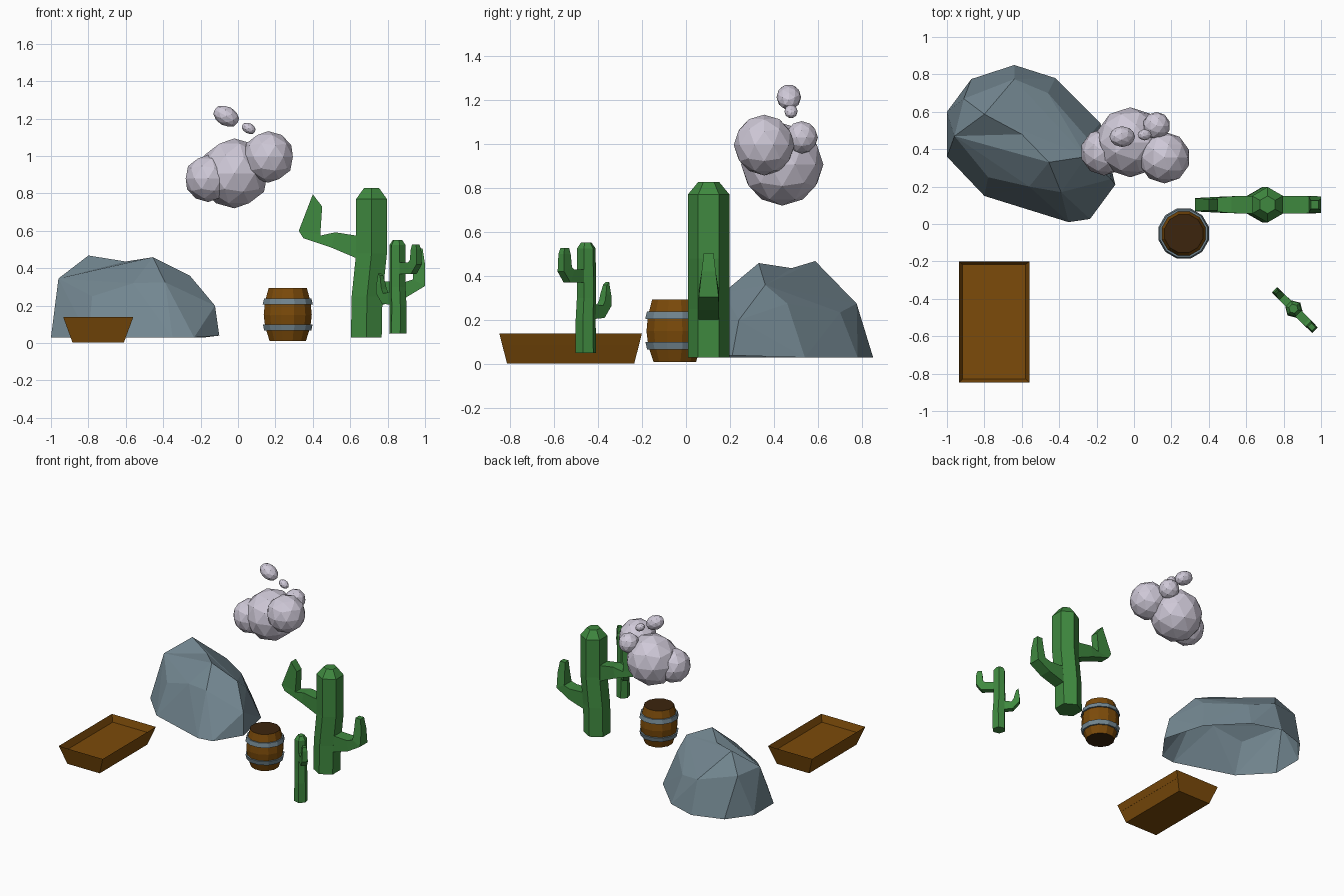
import bpy, bmesh
from math import sin, cos, pi, radians
from mathutils import Matrix, Vector

if "Cube" in bpy.data.objects:
    bpy.data.objects.remove(bpy.data.objects["Cube"])


def material(name, rgb):
    m = bpy.data.materials.new(name)
    m.diffuse_color = (*rgb, 1)
    m.use_nodes = True
    m.node_tree.nodes["Principled BSDF"].inputs["Base Color"].default_value = m.diffuse_color
    return m


STONE = material("stone", (0.17, 0.24, 0.28))
GREEN = material("green", (0.05, 0.25, 0.05))
WOOD = material("wood", (0.20, 0.07, 0.003))
DARK = material("dark_wood", (0.045, 0.018, 0.004))
PUFF = material("puff", (0.62, 0.58, 0.68))


def finish(name, bm, mat, loc=(0, 0, 0), turn=0):
    bmesh.ops.recalc_face_normals(bm, faces=bm.faces)
    me = bpy.data.meshes.new(name)
    bm.to_mesh(me)
    bm.free()
    me.materials.append(mat)
    ob = bpy.data.objects.new(name, me)
    ob.location = loc
    ob.rotation_euler.z = radians(turn)
    bpy.context.collection.objects.link(ob)
    return ob


def loft(bm, rings, start=True, end=True, closed=False):
    """Skin a list of point rings with quads, with optional caps."""
    vs = [[bm.verts.new(p) for p in r] for r in rings]
    pairs = list(zip(vs, vs[1:] + vs[:1])) if closed else list(zip(vs, vs[1:]))
    n = len(vs[0])
    for a, b in pairs:
        for i in range(n):
            j = (i + 1) % n
            bm.faces.new((a[i], a[j], b[j], b[i]))
    if start:
        bm.faces.new(vs[0])
    if end:
        bm.faces.new(vs[-1])


def ngon(r, z, n, x=0, phase=0.0):
    return [(x + r * cos(phase + 2 * pi * i / n), r * sin(phase + 2 * pi * i / n), z)
            for i in range(n)]


def rect(x0, x1, y0, y1, z):
    return [(x0, y0, z), (x1, y0, z), (x1, y1, z), (x0, y1, z)]


# Boulder: faceted hull, open underneath, with a dip between its two peaks
peaks = [Vector((-.8, .587, .468)), Vector((-.455, .33, .459))]
rock_pts = [
    (-1, .36, .03), (-1, .6, .03), (-.87, .775, .03), (-.64, .85, .03),
    (-.42, .78, .03), (-.18, .54, .03), (-.1, .21, .04), (-.235, .027, .03),
    (-.35, .01, .03), (-.8, .15, .03), *peaks,
    (-.96, .47, .345), (-.91, .67, .335), (-.64, .775, .275), (-.46, .7, .235),
    (-.257, .36, .36), (-.25, .46, .275), (-.123, .24, .2), (-.39, .17, .325),
    (-.56, .2, .32), (-.78, .25, .25)]
bm = bmesh.new()
for p in rock_pts:
    bm.verts.new(p)
bmesh.ops.convex_hull(bm, input=bm.verts[:])
bm.normal_update()
bmesh.ops.delete(bm, geom=[f for f in bm.faces if f.normal.z < -.8], context='FACES')
for e in bm.edges[:]:
    if all(min((v.co - p).length for p in peaks) < .001 for v in e.verts):
        e_new, v_new = bmesh.utils.edge_split(e, e.verts[0], .5)
        v_new.co = (-.6, .48, .436)
        break
bmesh.ops.triangulate(bm, faces=bm.faces[:])
finish("boulder", bm, STONE)

# Smoke cloud: overlapping low-poly puffs, two of them stretched and tilted
puffs = [((-.02, .437, .907), (.187,) * 3), ((.162, .355, .995), (.138,) * 3),
         ((-.16, .385, .88), (.126,) * 3), ((.12, .525, 1.03), (.074,) * 3),
         ((-.063, .467, 1.213), (.074, .056, .052)),
         ((.057, .477, 1.148), (.04, .03, .028))]
for k, (c, s) in enumerate(puffs):
    bm = bmesh.new()
    tilt = Matrix.Rotation(radians(30 if k > 3 else 0), 4, 'Y')
    bmesh.ops.create_icosphere(bm, subdivisions=2, radius=1,
                               matrix=tilt @ Matrix.Diagonal((*s, 1)))
    finish(f"smoke_puff_{k + 1}", bm, PUFF, c)

# Barrel: twelve-sided lathe with dark lids and two raised hoops
N, PH = 12, pi / 12
BARREL = (.266, -.051, 0)
bm = bmesh.new()
prof = [(.1, .01), (.125, .085), (.133, .15), (.126, .22), (.106, .294)]
loft(bm, [ngon(r, z, N, 0, PH) for r, z in prof])
barrel = finish("barrel", bm, WOOD, BARREL)
barrel.data.materials.append(DARK)
for f in barrel.data.polygons:
    if len(f.vertices) == N:
        f.material_index = 1
for name, z0, z1, r0, r1 in [("hoop_lower", .067, .1, .13, .138),
                             ("hoop_upper", .205, .238, .139, .131)]:
    bm = bmesh.new()
    loft(bm, [ngon(r, z, N, 0, PH) for r, z in
              [(r0, z0), (r1, z1), (r1 - .02, z1), (r0 - .02, z0)]], False, False, True)
    finish(name, bm, STONE, BARREL)

# Wooden tray: flared sides and a sunken floor
bm = bmesh.new()
loft(bm, [rect(-.885, -.61, -.813, -.235, .003), rect(-.935, -.56, -.848, -.2, .14),
          rect(-.916, -.578, -.829, -.217, .088)])
finish("tray", bm, WOOD)


# Cacti: hexagonal trunk with square arms; arm sections are
# (inner x, inner z, outer x, outer z, half width)
def cactus(name, loc, turn, trunk, arms):
    bm = bmesh.new()
    loft(bm, [ngon(r, z, 6, x, pi / 6) for x, z, r in trunk])
    finish(name + "_trunk", bm, GREEN, loc, turn)
    for side, secs in arms.items():
        bm = bmesh.new()
        loft(bm, [[(a, -w, b), (a, w, b), (c, w, d), (c, -w, d)] for a, b, c, d, w in secs])
        finish(f"{name}_{side}_arm", bm, GREEN, loc, turn)


cactus("large_cactus", (.7, .103, 0), 0,
       [(-.014, .03, .095), (-.01, .25, .095), (.014, .48, .095), (.014, .77, .095), (.014, .828, .047)],
       {"left": [(-.07, .575, -.07, .455, .047), (-.18, .592, -.2, .51, .045),
                 (-.258, .575, -.35, .56, .037), (-.26, .58, -.375, .6, .035),
                 (-.25, .73, -.3, .795, .03)],
        "right": [(.06, .33, .06, .2, .047), (.19, .325, .2, .245, .047),
                  (.235, .34, .3, .305, .045), (.24, .42, .3, .42, .032),
                  (.245, .505, .287, .505, .022)]})
cactus("small_cactus", (.855, -.455, 0), -45,
       [(0, .05, .048), (.001, .2, .047), (-.004, .3, .045), (-.003, .525, .044), (-.003, .552, .025)],
       {"left": [(-.03, .275, -.03, .205, .022), (-.09, .265, -.1, .21, .021),
                 (-.105, .29, -.145, .265, .02), (-.112, .32, -.146, .31, .018),
                 (-.123, .36, -.138, .372, .012)],
        "right": [(.03, .43, .03, .37, .022), (.095, .43, .12, .37, .022),
                  (.11, .44, .16, .42, .021), (.115, .5, .158, .5, .018),
                  (.12, .527, .15, .527, .013)]})
